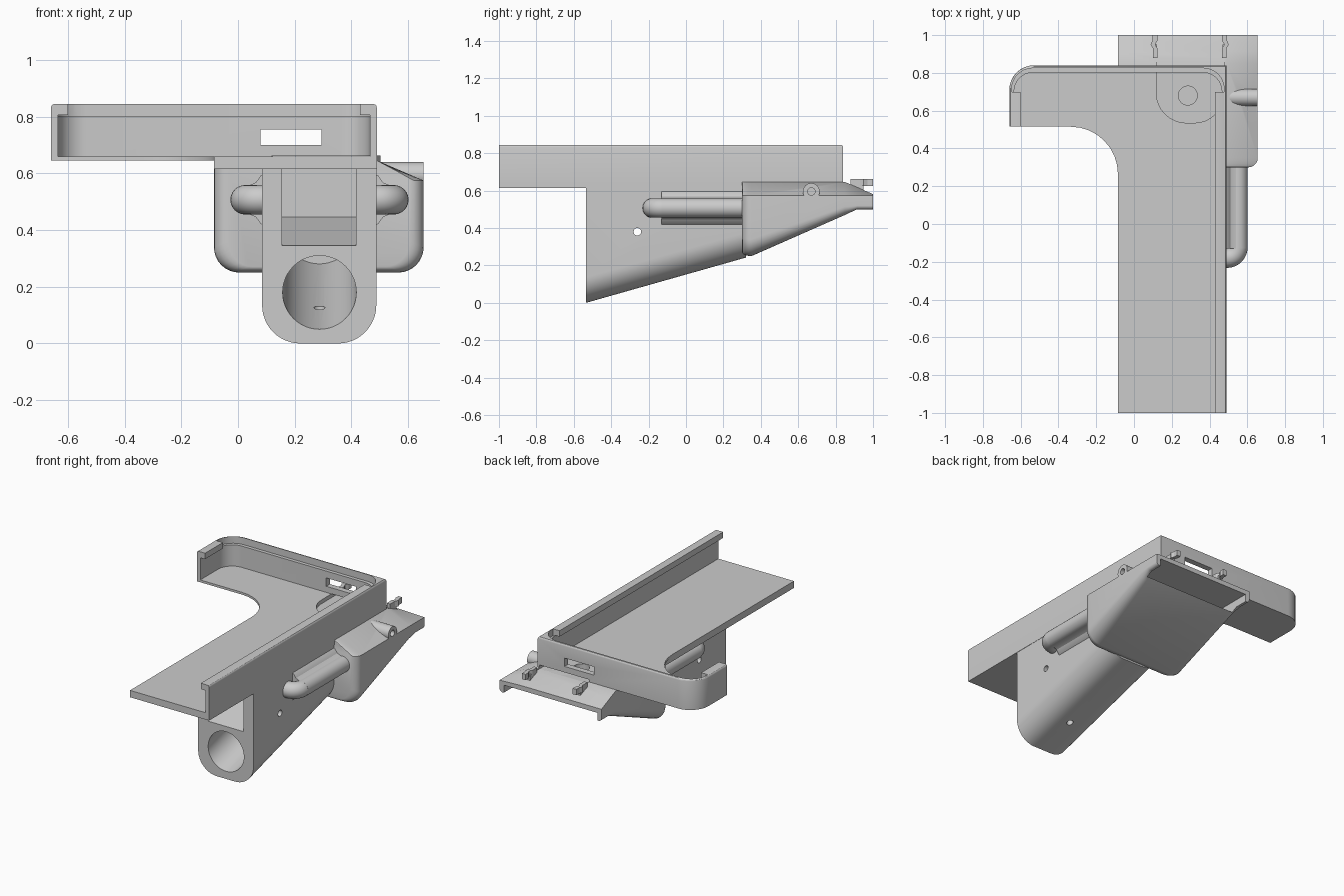
import bpy, bmesh, math
from mathutils import Vector

cube = bpy.data.objects.get("Cube")
if cube:
    bpy.data.objects.remove(cube)

grey = bpy.data.materials.new("plain_grey")
grey.use_nodes = True
grey.diffuse_color = (0.6, 0.6, 0.6, 1)
grey.node_tree.nodes["Principled BSDF"].inputs["Base Color"].default_value = (0.6, 0.6, 0.6, 1)

MID = 0.2875      # centre line of the handle
SLOPE = 0.283     # rise of the handle underside
FRONT = -0.535    # front face of the handle


def rounded(corners, steps=8):
    """Polygon from (u, v, radius) corners."""
    out = []
    for i, (u, v, r) in enumerate(corners):
        p = Vector((u, v))
        if r <= 0:
            out.append(p)
            continue
        d1 = (Vector(corners[i - 1][:2]) - p).normalized()
        d2 = (Vector(corners[(i + 1) % len(corners)][:2]) - p).normalized()
        half = d1.angle(d2) / 2
        c = p + (d1 + d2).normalized() * (r / math.sin(half))
        t = r / math.tan(half)
        a, b = (p + d1 * t - c).normalized(), (p + d2 * t - c).normalized()
        out += [c + a.slerp(b, k / steps).normalized() * r for k in range(steps + 1)]
    return out


def finish(name, bm):
    bmesh.ops.recalc_face_normals(bm, faces=bm.faces)
    me = bpy.data.meshes.new(name)
    bm.to_mesh(me)
    bm.free()
    me.materials.append(grey)
    ob = bpy.data.objects.new(name, me)
    bpy.context.collection.objects.link(ob)
    return ob


def loft_bm(sections):
    bm = bmesh.new()
    rings = [[bm.verts.new(p) for p in s] for s in sections]
    for a, b in zip(rings, rings[1:]):
        for i in range(len(a)):
            j = (i + 1) % len(a)
            bm.faces.new((a[i], a[j], b[j], b[i]))
    bm.faces.new(rings[0])
    bm.faces.new(rings[-1])
    bmesh.ops.recalc_face_normals(bm, faces=bm.faces)
    return bm


def loft(name, sections):
    return finish(name, loft_bm(sections))


def slab(name, outline, z0, z1):
    return loft(name, [[(p[0], p[1], z) for p in outline] for z in (z0, z1)])


def box(name, x0, x1, y0, y1, z0, z1):
    return slab(name, [(x0, y0), (x1, y0), (x1, y1), (x0, y1)], z0, z1)


def circle(u, v, r, n=48):
    return [(u + r * math.cos(k * math.tau / n), v + r * math.sin(k * math.tau / n)) for k in range(n)]


def rod_x(name, x0, x1, y, z, r):
    return loft(name, [[(x, a, b) for a, b in circle(y, z, r, 32)] for x in (x0, x1)])


def along_y(outline, y, dz=0):
    return [(p[0], y, p[1] + dz) for p in outline]


def cut(ob, cutters):
    for c in cutters:
        m = ob.modifiers.new("cut", 'BOOLEAN')
        m.operation, m.solver, m.object = 'DIFFERENCE', 'EXACT', c
    dg = bpy.context.evaluated_depsgraph_get()
    dg.update()
    me = bpy.data.meshes.new_from_object(ob.evaluated_get(dg))
    ob.modifiers.clear()
    ob.data = me


# Tray walls and arm: rounded L outline with softened top rim
outline = rounded([(-0.085, -1, 0), (0.49, -1, 0), (0.49, 0.84, 0), (-0.66, 0.84, 0.13),
                   (-0.66, 0.515, 0), (-0.085, 0.515, 0.25)])
bm = loft_bm([[(p.x, p.y, z) for p in outline] for z in (0.645, 0.845)])
rim = [e for e in bm.edges if all(v.co.z > 0.84 and (v.co.x > 0.48 or v.co.y > 0.7 or v.co.x < -0.65)
                                  for v in e.verts)]
bmesh.ops.bevel(bm, geom=rim, offset=0.013, segments=3, profile=0.5, affect='EDGES')
tray = finish("tray", bm)
tray_floor = box("tray_floor", -0.085, 0.49, -1, 0.84, 0.615, 0.66)


def bay(name, x0, x1, y0, y1, z0, z1, r):
    return slab(name, rounded([(x0, y0, 0), (x1, y0, 0), (x1, y1, r), (x0, y1, r)]), z0, z1)


inside = bay("inside", -0.635, 0.465, -1.1, 0.802, 0.66, 0.806, 0.1)
mouth = box("mouth", -0.6, 0.43, -1.1, 0.72, 0.78, 0.9)
groove = bay("groove", -0.647, 0.477, 0.7, 0.825, 0.80, 0.9, 0.11)
window = box("window", 0.08, 0.295, 0.7, 0.9, 0.70, 0.755)
recess = slab("recess", rounded([(0.118, 1.1, 0), (0.118, 0.535, 0.16), (0.478, 0.535, 0.16), (0.478, 1.1, 0)]),
              0.635, 0.661)
screw = slab("screw", circle(0.285, 0.68, 0.05), 0.5, 0.7)
cut(tray, [inside, mouth, groove, window, recess])
cut(tray_floor, [recess, screw])

# Handle: U section lofted along a rising underside
def handle_section(y):
    low = SLOPE * (y - FRONT)
    return along_y(rounded([(0.085, 0.63, 0), (0.085, low, 0.135), (0.488, low, 0.135), (0.488, 0.63, 0)], 12), y)


handle = loft("handle", [handle_section(FRONT), handle_section(0.32)])


def sloped(name, shape, y0, y1):
    return loft(name, [along_y(shape, y, SLOPE * (y - FRONT)) for y in (y0, y1)])


bore = sloped("bore", circle(MID, 0.18, 0.13), -0.6, 0.28)
pocket = sloped("pocket", [(0.155, 0.345), (0.416, 0.345), (0.416, 0.8), (0.155, 0.8)], -0.6, -0.18)
cross_pin = rod_x("cross_pin", 0, 0.6, -0.26, 0.38, 0.02)
drain = slab("drain", circle(MID, -0.27, 0.02, 24), -0.1, 0.2)
cut(handle, [bore, pocket, cross_pin, drain])

# Wide rear housing: rounded front, sloping underside and tail
def housing_section(y, low, r, top, inset=0.0):
    x0, x1 = -0.085 + inset, 0.655 - inset
    return along_y(rounded([(x0, top, 0), (x0, low, r), (x1, low, r), (x1, 0.575, 0), (0.49, top, 0)]), y)


sections = []
for k in range(6):
    a = k / 5 * math.pi / 2
    inset = 0.05 * (1 - math.sin(a))
    y = 0.30 + 0.05 * (1 - math.cos(a))
    sections.append(housing_section(y, 0.25 + 0.4 * inset, 0.09, 0.646, inset))
sections += [housing_section(0.85, 0.47, 0.045, 0.646), housing_section(0.915, 0.5, 0.02, 0.618),
             housing_section(1.0, 0.5, 0.02, 0.581)]
housing = loft("rear_housing", sections)
tail_gap = loft("tail_gap", [[(x, y, z) for y, z in ((0.72, 0.55), (0.72, 0.535), (0.9, 0.47), (1.1, 0.47), (1.1, 0.55))]
                             for x in (-0.055, 0.625)])
pin_hole = rod_x("pin_hole", 0.56, 0.7, 0.67, 0.595, 0.02)
cut(housing, [tail_gap, recess, screw, pin_hole, bore])

# Side boss on the housing
boss = rod_x("side_boss", 0.50, 0.655, 0.67, 0.595, 0.045)
cut(boss, [pin_hole])

# Side rails: flared strip plus a bent tube end, on both sides
half = [(0.48, 0.60), (0.495, 0.592), (0.512, 0.568), (0.535, 0.558)]
half += [(0.55 + 0.052 * math.sin(a), 0.507 + 0.052 * math.cos(a)) for a in [k * math.pi / 12 for k in range(1, 7)]]
profile = half + [(x, 1.014 - z) for x, z in reversed(half[:-1])]
path = [(0.55, 0.33), (0.55, -0.12)]
path += [(0.495 + 0.055 * math.cos(a), -0.12 - 0.06 * math.sin(a)) for a in [k * math.pi / 16 for k in range(1, 9)]]
path.append((0.46, -0.18))


def ring(i):
    a, b = Vector(path[max(i - 1, 0)]), Vector(path[min(i + 1, len(path) - 1)])
    d = (b - a).normalized()
    return [(path[i][0] - d.y * u, path[i][1] + d.x * u, v) for u, v in circle(0, 0.507, 0.052, 24)]


tube = [ring(i) for i in range(len(path))]
strip = [along_y(profile, y) for y in (-0.13, 0.33)]
rails = []
for side, flip in (("left", False), ("right", True)):
    for part, rings in (("rail", strip), ("rail_end", tube)):
        if flip:
            rings = [[(2 * MID - p[0], p[1], p[2]) for p in s] for s in rings]
        rails.append(loft(side + "_" + part, rings))

# Small hooked clips on the tail
for name, x, s in (("right_clip", 0.112, 1), ("left_clip", 0.478, -1)):
    shape = [(-0.012, 0.88), (0.012, 0.88), (0.012, 0.93), (0.0, 0.95), (0.012, 0.97), (0.012, 1.0),
             (-0.015, 1.0), (-0.015, 0.97), (-0.024, 0.95), (-0.012, 0.93)]
    slab(name, [(x + s * u, v) for u, v in shape], 0.625, 0.663)
    box(name + "_post", x - 0.01, x + 0.01, 0.88, 0.95, 0.59, 0.64)

for c in (inside, mouth, groove, window, recess, screw, bore, pocket, cross_pin, drain, tail_gap, pin_hole):
    bpy.data.objects.remove(c)

# Smooth shading on the rounded parts
bpy.ops.object.select_all(action='DESELECT')
for ob in [tray, handle, housing, boss] + rails:
    ob.select_set(True)
bpy.context.view_layer.objects.active = tray
bpy.ops.object.shade_smooth_by_angle(angle=math.radians(30))
